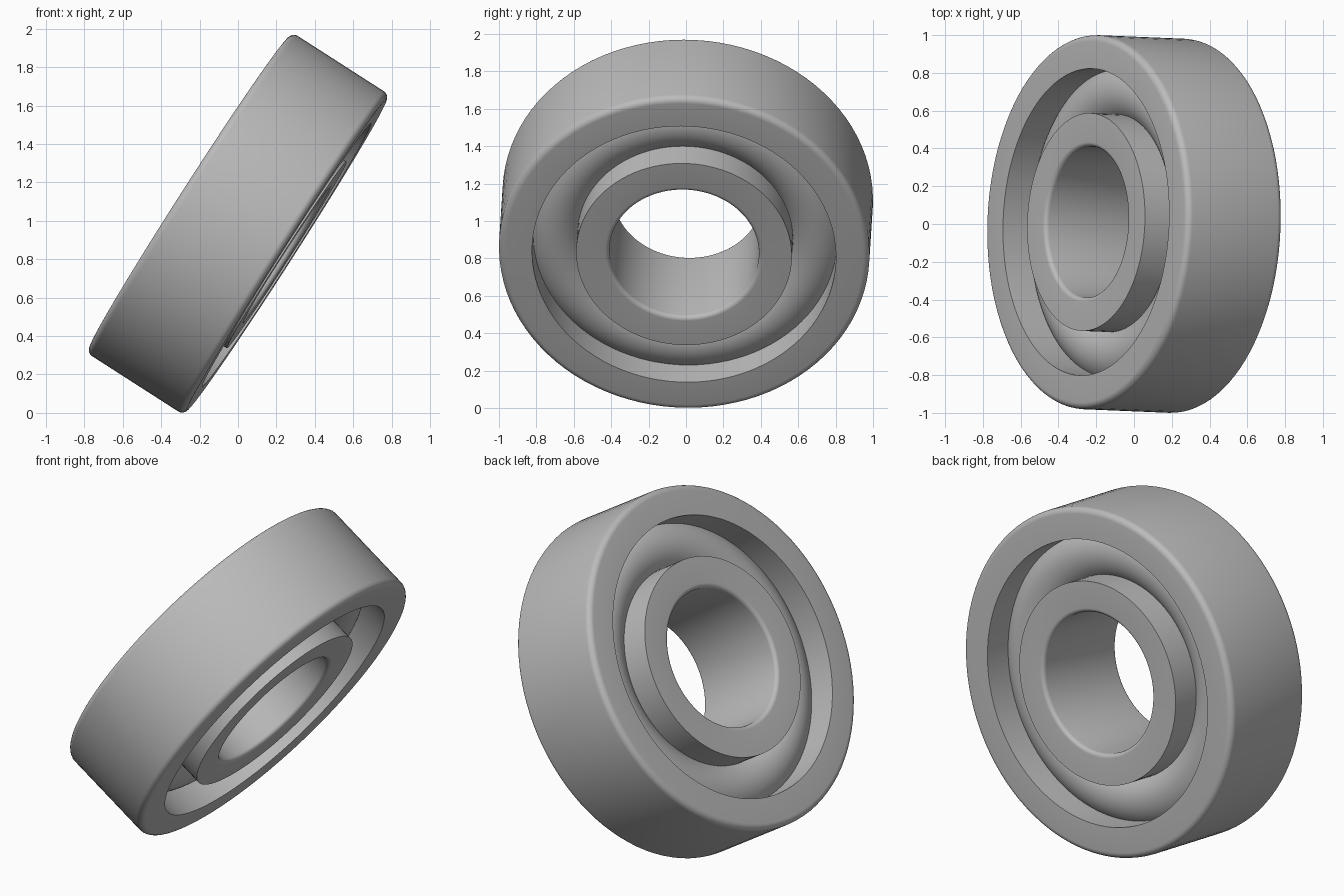
import bpy, bmesh, math
from mathutils import Vector

if "Cube" in bpy.data.objects:
    bpy.data.objects.remove(bpy.data.objects["Cube"])

SEGMENTS = 96
HALF_W = 0.302                      # half the bearing width
R_OUT, R_BORE = 0.991, 0.40         # outside and bore radii
R_GAP_OUT, R_GAP_IN = 0.813, 0.577  # walls of the open channel
CENTRE = Vector((0, 0, 0.985))
AXIS = Vector((0.841, -0.035, -0.540)).normalized()

steel = bpy.data.materials.new("steel_grey")
steel.diffuse_color = (0.5, 0.5, 0.5, 1)
steel.use_nodes = True
steel.node_tree.nodes["Principled BSDF"].inputs["Base Color"].default_value = steel.diffuse_color


def lathe(name, profile):
    """Revolve a closed (radius, height) profile and tilt it onto the axis."""
    bm = bmesh.new()
    rings = []
    for i in range(SEGMENTS):
        a = 2 * math.pi * i / SEGMENTS
        rings.append([bm.verts.new((r * math.cos(a), r * math.sin(a), h)) for r, h in profile])
    n = len(profile)
    for i in range(SEGMENTS):
        p, q = rings[i], rings[(i + 1) % SEGMENTS]
        for j in range(n):
            k = (j + 1) % n
            bm.faces.new((p[j], q[j], q[k], p[k]))
    bmesh.ops.recalc_face_normals(bm, faces=bm.faces)
    mesh = bpy.data.meshes.new(name)
    bm.to_mesh(mesh)
    bm.free()
    mesh.materials.append(steel)
    obj = bpy.data.objects.new(name, mesh)
    bpy.context.collection.objects.link(obj)
    obj.rotation_mode = 'QUATERNION'
    obj.rotation_quaternion = AXIS.to_track_quat('Z', 'Y')
    obj.location = CENTRE
    bpy.ops.object.select_all(action='DESELECT')
    obj.select_set(True)
    bpy.context.view_layer.objects.active = obj
    bpy.ops.object.shade_smooth_by_angle(angle=math.radians(30))
    return obj


def race_profile(r_round, r_sharp, fillet, steps=6):
    """Rectangle with rounded corners on one radius and sharp ones on the other."""
    side = 1 if r_round > r_sharp else -1
    top = []
    for i in range(steps + 1):
        a = math.pi / 2 * i / steps
        top.append((r_round - side * fillet * (1 - math.sin(a)),
                    HALF_W - fillet * (1 - math.cos(a))))
    bottom = [(r, -h) for r, h in reversed(top)]
    return [(r_sharp, HALF_W)] + top + bottom + [(r_sharp, -HALF_W)]


# outer and inner races
lathe("outer_race", race_profile(R_OUT, R_GAP_OUT, 0.035))
lathe("inner_race", race_profile(R_BORE, R_GAP_IN, 0.024))

# rounded ring filling the channel between the races
r_mid = (R_GAP_OUT + R_GAP_IN) / 2
r_tube = 0.177
spread = math.asin((R_GAP_OUT - R_GAP_IN) / 2 / r_tube) + 0.02
arc = []
for i in range(17):
    a = spread * (1 - 2 * i / 16)
    arc.append((r_mid + r_tube * math.sin(a), r_tube * math.cos(a)))
lathe("channel_ring", arc + [(r, -h) for r, h in reversed(arc)])
